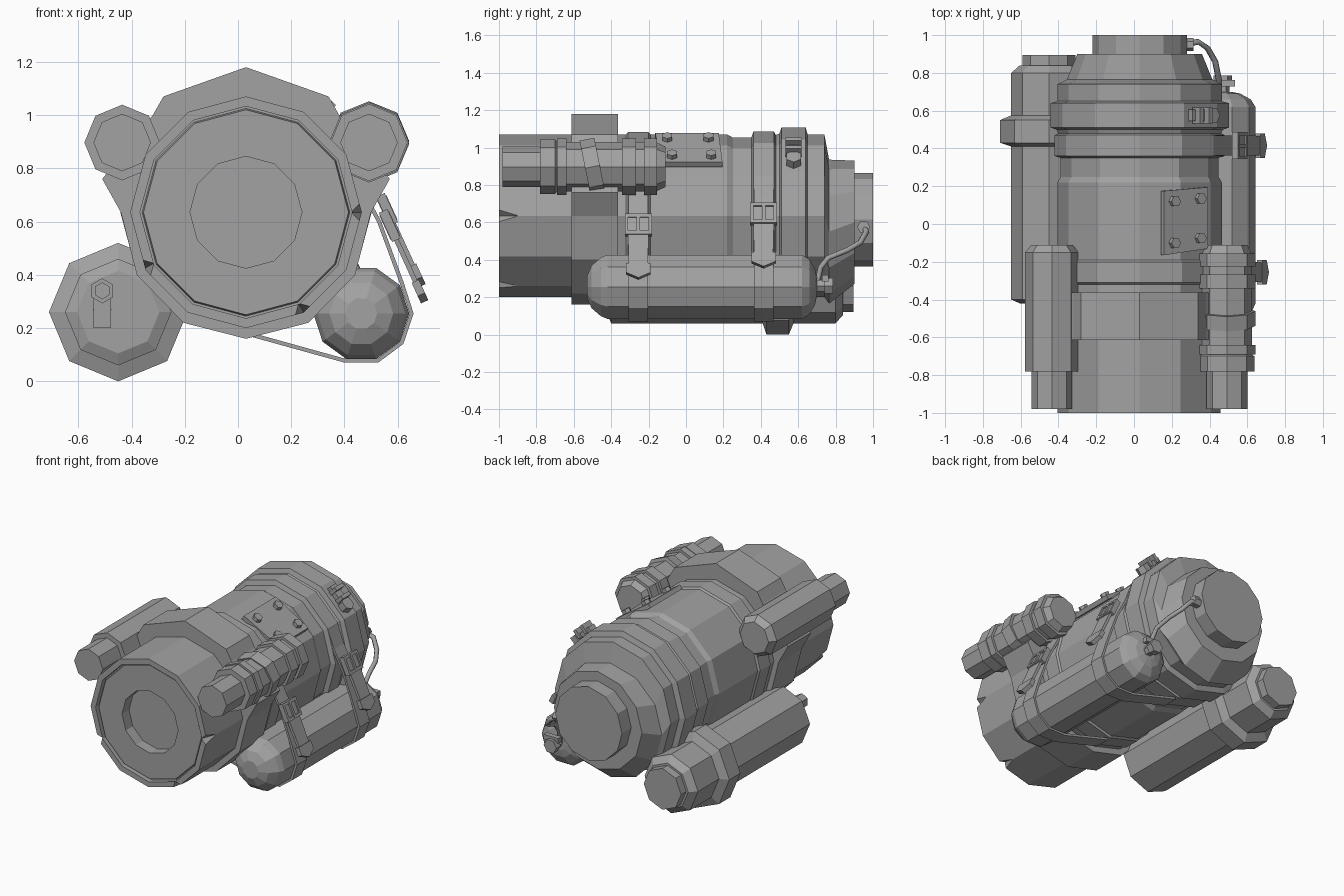
import bpy, bmesh
from math import sin, cos, pi, radians
from mathutils import Vector, Matrix

cube = bpy.data.objects.get("Cube")
if cube:
    bpy.data.objects.remove(cube)

grey = bpy.data.materials.new("plain_grey")
grey.use_nodes = True
grey.diffuse_color = (0.36, 0.36, 0.36, 1)
grey.node_tree.nodes["Principled BSDF"].inputs["Base Color"].default_value = (0.36, 0.36, 0.36, 1)


def finish(name, bm):
    bmesh.ops.recalc_face_normals(bm, faces=bm.faces)
    mesh = bpy.data.meshes.new(name)
    bm.to_mesh(mesh)
    bm.free()
    mesh.materials.append(grey)
    obj = bpy.data.objects.new(name, mesh)
    bpy.context.collection.objects.link(obj)
    return obj


def lathe(name, rings, x, z, sides, phase=0.0):
    """Rings of (y, radius, optional z shift) around a y axis, capped at both ends."""
    bm = bmesh.new()
    loops = []
    for y, r, *shift in rings:
        dz = shift[0] if shift else 0
        angles = [phase + 2 * pi * i / sides for i in range(sides)]
        loops.append([bm.verts.new((x + r * cos(a), y, z + dz + r * sin(a))) for a in angles])
    for a, b in zip(loops, loops[1:]):
        for i in range(sides):
            j = (i + 1) % sides
            bm.faces.new((a[i], a[j], b[j], b[i]))
    bm.faces.new(loops[0])
    bm.faces.new(loops[-1])
    return finish(name, bm)


def prism(name, outline, depth, origin, u, v):
    """Outline in the u, v plane, extruded to both sides of it."""
    u, v = Vector(u).normalized(), Vector(v).normalized()
    n = u.cross(v) * depth / 2
    bm = bmesh.new()
    pts = [Vector(origin) + u * a + v * b for a, b in outline]
    low = [bm.verts.new(p - n) for p in pts]
    high = [bm.verts.new(p + n) for p in pts]
    bm.faces.new(low)
    bm.faces.new(high)
    for i in range(len(pts)):
        j = (i + 1) % len(pts)
        bm.faces.new((low[i], low[j], high[j], high[i]))
    return finish(name, bm)


def rect(w, h, cx=0, cy=0):
    return [(cx - w / 2, cy - h / 2), (cx + w / 2, cy - h / 2),
            (cx + w / 2, cy + h / 2), (cx - w / 2, cy + h / 2)]


def ngon(r, n=6):
    return [(r * cos(2 * pi * i / n), r * sin(2 * pi * i / n)) for i in range(n)]


def ribbon(name, path, y, width):
    """Thin strap following an x, z path."""
    bm = bmesh.new()
    rows = [[bm.verts.new((x, y + s * width / 2, z)) for s in (-1, 1)] for x, z in path]
    for a, b in zip(rows, rows[1:]):
        bm.faces.new((a[0], a[1], b[1], b[0]))
    obj = finish(name, bm)
    mod = obj.modifiers.new("thickness", "SOLIDIFY")
    mod.thickness = 0.015
    mod.offset = 0
    return obj


CX, CZ = 0.03, 0.635
X, Y, Z = (1, 0, 0), (0, 1, 0), (0, 0, 1)

# Main drum with recessed mouth, raised bands and stepped rear cap
drum = lathe("main_drum", [
    (-0.91, 0.21), (-0.985, 0.21), (-0.985, 0.385), (-0.965, 0.39), (-0.965, 0.398),
    (-1.0, 0.398), (-1.0, 0.435), (-0.32, 0.435), (-0.31, 0.447), (-0.20, 0.447),
    (-0.19, 0.435), (0.22, 0.435), (0.25, 0.418), (0.35, 0.418), (0.36, 0.45),
    (0.47, 0.45), (0.48, 0.432), (0.50, 0.44), (0.51, 0.472), (0.64, 0.472),
    (0.65, 0.435), (0.74, 0.435), (0.765, 0.385, -0.085), (0.90, 0.33, -0.035),
    (0.90, 0.25, -0.02), (1.0, 0.25, -0.02)], CX, CZ, 12)

# Chips broken out of the front rim
for i, angle in enumerate((0, 209, -60)):
    a = radians(angle)
    chip = lathe(f"rim_chip_cutter_{i}", [(-1.04, 0.055), (-0.9, 0.002)],
                 CX + 0.435 * cos(a), CZ + 0.435 * sin(a), 4, a)
    chip.hide_render = True
    chip.hide_set(True)
    cut = drum.modifiers.new("chip", "BOOLEAN")
    cut.operation = "DIFFERENCE"
    cut.object = chip

# Collar holding the upper tubes, mirrored about the drum axis
half = [(0.31, 0.435), (0.35, 0.365), (0.54, 0.125), (0.47, 0), (0.41, -0.235), (0.235, -0.415)]
outline = [(0, 0.545)] + half + [(0, -0.475)] + [(-x, z) for x, z in reversed(half)]
prism("tube_collar", outline, 0.25, (CX, -0.488, CZ), X, Z)

# Upper tubes
lathe("upper_right_tube", [(-0.98, 0.108), (-0.78, 0.108), (-0.78, 0.142), (-0.15, 0.142),
      (-0.11, 0.108)], -0.435, 0.897, 8, pi / 8 * 2)
lathe("upper_left_tube", [(-0.98, 0.108), (-0.78, 0.108), (-0.78, 0.145), (-0.70, 0.145),
      (-0.69, 0.132), (-0.16, 0.132), (-0.11, 0.108)], 0.492, 0.897, 8, pi / 4)
for i, (y, width, tilt) in enumerate(((-0.665, 0.05, 0), (-0.50, 0.08, 0.2),
                                      (-0.305, 0.075, 0), (-0.19, 0.07, 0))):
    wrap = lathe(f"tube_wrap_{i}", [(-width / 2, 0.138), (-width / 2, 0.15),
                 (width / 2, 0.15), (width / 2, 0.138)], 0, 0, 8, pi / 4)
    wrap.location = (0.492, y, 0.897)
    wrap.rotation_euler.x = tilt

# Lower right tank with flange, neck and front valve
lathe("lower_right_tank", [(-0.42, 0.155), (-0.40, 0.2), (0.41, 0.2), (0.43, 0.26), (0.55, 0.26),
      (0.575, 0.2), (0.80, 0.2), (0.84, 0.155), (0.84, 0.14), (0.895, 0.14)], -0.45, 0.26, 8)
lathe("valve_base", [(-0.46, 0.035), (-0.41, 0.035)], -0.51, 0.27, 6)
prism("valve_pipe", rect(0.065, 0.14), 0.04, (-0.51, -0.46, 0.27), X, Z)
lathe("valve_knob", [(-0.49, 0.03), (-0.515, 0.03), (-0.515, 0.047), (-0.45, 0.047)],
      -0.51, 0.34, 6, pi / 6)

# Lower left rounded tank
lathe("lower_left_tank", [(-0.53, 0.06), (-0.505, 0.12), (-0.455, 0.165), (-0.42, 0.18),
      (0.62, 0.18), (0.66, 0.155), (0.69, 0.1), (0.70, 0.05)], 0.463, 0.255, 10)

# Straps round the tank, with loose ends and buckles
strap_path = [(0.05, 0.175), (0.40, 0.078), (0.525, 0.078), (0.615, 0.145), (0.652, 0.255),
              (0.615, 0.37), (0.53, 0.60), (0.46, 0.73), (0.41, 0.86)]
for tag, y, dx, dz in (("front", -0.255, 0, 0), ("rear", 0.415, -0.01, 0.06)):
    ribbon(f"{tag}_strap", strap_path, y, 0.105)
    down = (0.416, 0, -0.909)
    start = (0.545 + dx, y, 0.64 + dz)
    prism(f"{tag}_strap_end", [(-0.058, 0), (0.058, 0), (0.05, 0.33), (0, 0.365), (-0.05, 0.33)],
          0.018, start, Y, down)
    prism(f"{tag}_strap_tip", [(-0.065, 0.29), (0.065, 0.29), (0.065, 0.345), (0, 0.375),
          (-0.065, 0.345)], 0.03, start, Y, down)
    for side in (-1, 1):
        prism(f"{tag}_buckle_side_{side}", rect(0.018, 0.12, side * 0.063, 0.06),
              0.035, start, Y, down)
    for k, along in enumerate((0.01, 0.11)):
        prism(f"{tag}_buckle_bar_{k}", rect(0.14, 0.02, 0, along), 0.035, start, Y, down)
    prism(f"{tag}_buckle_pin", rect(0.018, 0.1, 0, 0.06), 0.04, start, Y, down)

# Bolted repair plate on the drum
a = radians(56)
out = Vector((cos(a), 0, sin(a)))
across = Vector((sin(a), 0, -cos(a)))
centre = Vector((CX, 0.01, CZ)) + out * 0.425
prism("repair_plate", [(-0.14, -0.175), (0.14, -0.14), (0.14, 0.185), (-0.14, 0.165)],
      0.03, centre, across, Y)
for i, (u, v) in enumerate(((-0.08, 0.11), (0.085, 0.125), (-0.08, -0.11), (0.085, -0.085))):
    prism(f"plate_bolt_{i}", ngon(0.03), 0.03, centre + out * 0.025 + across * u + Vector(Y) * v,
          across, Y)

# Latch on the rear band
a = radians(47)
out = Vector((cos(a), 0, sin(a)))
across = Vector((sin(a), 0, -cos(a)))
latch = Vector((CX, 0.575, CZ)) + out * 0.475
prism("latch_plate", rect(0.15, 0.06), 0.03, latch, across, Y)
for i, u in enumerate((-0.04, 0.025)):
    prism(f"latch_lug_{i}", rect(0.025, 0.085), 0.06, latch + out * 0.02 + across * u, across, Y)
prism("latch_nut", ngon(0.045), 0.05, latch + across * 0.07, across, Y)

# Gas valve and hose linking the rounded tank to the rear cap
lathe("hose_valve", [(0.68, 0.035), (0.74, 0.035), (0.74, 0.048), (0.785, 0.048)], 0.47, 0.26, 6)
prism("hose_valve_handle", rect(0.11, 0.035), 0.035, (0.48, 0.745, 0.30), X, Y)
curve = bpy.data.curves.new("hose", "CURVE")
curve.dimensions = "3D"
curve.bevel_depth = 0.016
curve.bevel_resolution = 1
curve.use_fill_caps = True
path = [(0.45, 0.70, 0.27), (0.45, 0.72, 0.36), (0.45, 0.76, 0.41), (0.43, 0.86, 0.45),
        (0.39, 0.93, 0.49), (0.34, 0.965, 0.55), (0.27, 0.95, 0.575)]
spline = curve.splines.new("POLY")
spline.points.add(len(path) - 1)
for point, co in zip(spline.points, path):
    point.co = (*co, 1)
curve.materials.append(grey)
bpy.context.collection.objects.link(bpy.data.objects.new("hose", curve))
prism("hose_nut", ngon(0.035), 0.05, (0.29, 0.95, 0.575), Y, Z)
